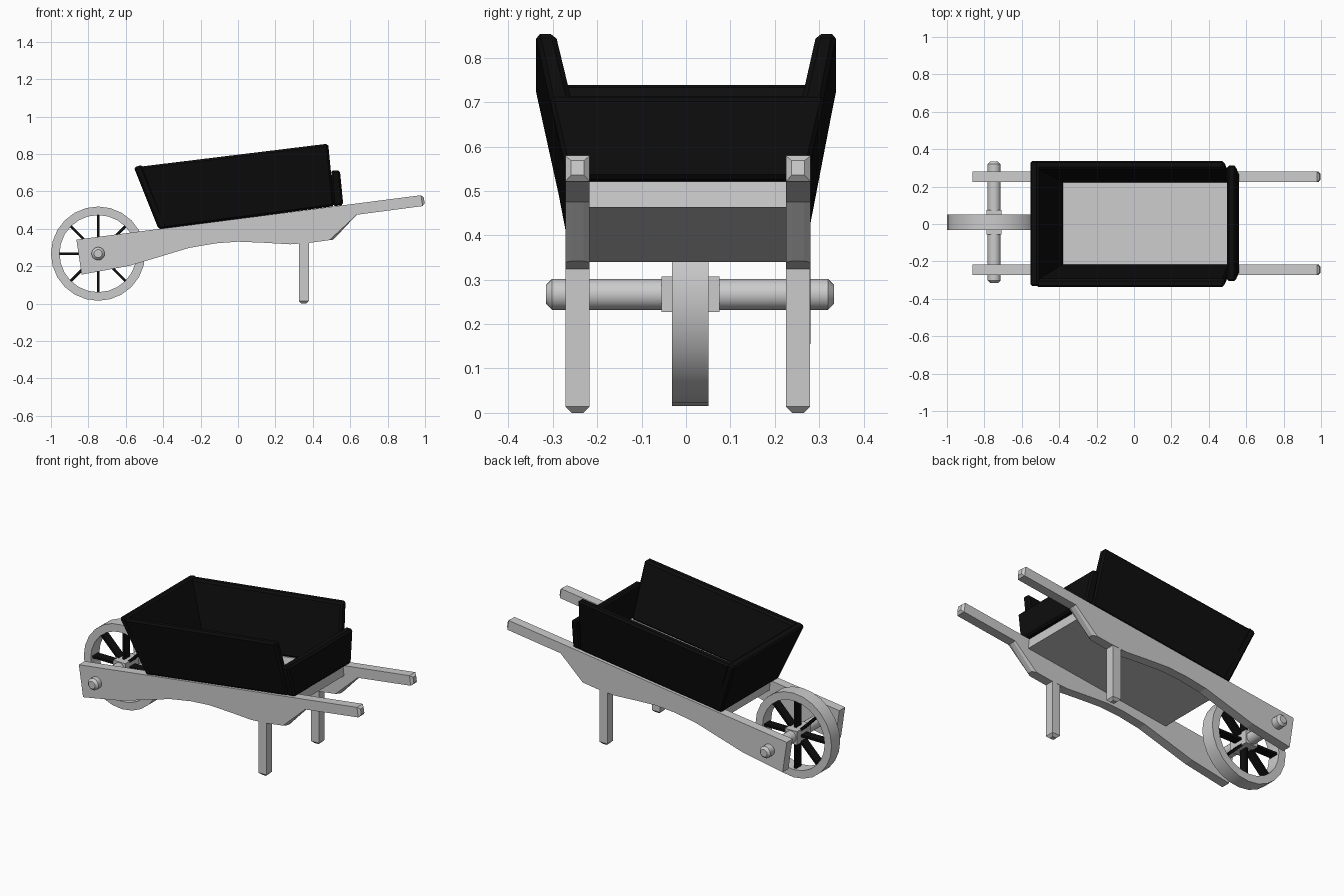
import bpy, bmesh, math
from mathutils import Matrix, Vector

if "Cube" in bpy.data.objects:
    bpy.data.objects.remove(bpy.data.objects["Cube"])

black = bpy.data.materials.new("black_paint")
black.diffuse_color = (0.004, 0.004, 0.004, 1)
black.use_nodes = True
black.node_tree.nodes["Principled BSDF"].inputs["Base Color"].default_value = black.diffuse_color


def finish(bm, name, mat=None, bevel=0, smooth=False):
    bmesh.ops.recalc_face_normals(bm, faces=bm.faces)
    me = bpy.data.meshes.new(name)
    bm.to_mesh(me)
    bm.free()
    ob = bpy.data.objects.new(name, me)
    bpy.context.collection.objects.link(ob)
    if mat:
        me.materials.append(mat)
    if bevel:
        m = ob.modifiers.new("bevel", 'BEVEL')
        m.width = bevel
        m.segments = 1
    if smooth:
        bpy.context.view_layer.objects.active = ob
        ob.select_set(True)
        bpy.ops.object.shade_smooth_by_angle(angle=math.radians(30))
        ob.select_set(False)
    return ob


def loft(name, a, b, **kw):
    """Solid between two matching outlines."""
    bm = bmesh.new()
    va, vb = [bm.verts.new(p) for p in a], [bm.verts.new(p) for p in b]
    bm.faces.new(va)
    bm.faces.new(vb)
    n = len(a)
    for i in range(n):
        bm.faces.new((va[i], va[(i + 1) % n], vb[(i + 1) % n], vb[i]))
    return finish(bm, name, **kw)


def plate(name, profile, y0, y1, **kw):
    """Side profile (x, z) extruded along y."""
    return loft(name, [(x, y0, z) for x, z in profile],
                [(x, y1, z) for x, z in profile], **kw)


def bevel_edges(ob, test, width):
    bm = bmesh.new()
    bm.from_mesh(ob.data)
    edges = [e for e in bm.edges if test(e)]
    bmesh.ops.bevel(bm, geom=edges, offset=width, segments=1, affect='EDGES')
    bm.to_mesh(ob.data)
    bm.free()


def circle(r, n, y):
    return [(WX + r * math.cos(2 * math.pi * i / n), y,
             WZ + r * math.sin(2 * math.pi * i / n)) for i in range(n)]


# Wheel centre
WX, WZ, WY = -0.748, 0.267, 0.010

# Side rails with handles, and legs
rail = [(-0.864, 0.342), (-0.836, 0.155), (-0.58, 0.202), (-0.42, 0.25),
        (-0.26, 0.298), (-0.12, 0.322), (0.0, 0.331), (0.144, 0.325),
        (0.28, 0.317), (0.385, 0.325), (0.51, 0.342), (0.635, 0.475),
        (1.0, 0.523), (0.991, 0.581)]
for side, y in (("left", -0.2445), ("right", 0.2525)):
    y0, y1 = y - 0.0275, y + 0.0275
    ob = plate(side + "_rail", rail, y0, y1)
    bevel_edges(ob, lambda e: all(v.co.x > 0.98 for v in e.verts), 0.013)
    bevel_edges(ob, lambda e: all(0.5 < v.co.x < 0.65 for v in e.verts)
                and abs(e.verts[0].co.x - e.verts[1].co.x) > 0.05, 0.014)
    leg = plate(side + "_leg", [(0.325, 0.0), (0.379, 0.0), (0.379, 0.36), (0.325, 0.36)],
                y0 + 0.0005, y1 - 0.0005)
    bevel_edges(leg, lambda e: all(v.co.z < 0.01 for v in e.verts), 0.014)

# Tray floor
plate("tray_floor", [(-0.40, 0.34), (0.545, 0.463), (0.538, 0.521), (-0.407, 0.398)],
      -0.218, 0.226)

# Flared side boards
for side, s in (("left", -1), ("right", 1)):
    c = 0.003
    loft(side + "_side_board",
         [(-0.40, c + s * 0.216, 0.400), (0.515, c + s * 0.216, 0.521),
          (0.482, s * 0.294, 0.855), (-0.525, s * 0.294, 0.732)],
         [(-0.40, c + s * 0.270, 0.400), (0.515, c + s * 0.270, 0.521),
          (0.482, s * 0.340, 0.855), (-0.525, s * 0.340, 0.732)],
         mat=black, bevel=0.011)


def cross_board(name, outer_bot, outer_top, inner_top, inner_bot, wb, wt):
    sec = [(outer_bot, wb), (outer_top, wt), (inner_top, wt), (inner_bot, wb)]
    loft(name, [(p[0], 0.003 - w, p[1]) for p, w in sec],
         [(p[0], 0.003 + w, p[1]) for p, w in sec], mat=black, bevel=0.01)


# Slanted front board and low tail board
cross_board("front_board", (-0.425, 0.398), (-0.557, 0.728), (-0.512, 0.742),
            (-0.375, 0.404), 0.272, 0.336)
cross_board("tail_board", (0.563, 0.527), (0.545, 0.711), (0.498, 0.713),
            (0.508, 0.520), 0.268, 0.311)

# Wheel rim: square section revolved around the axle
bm = bmesh.new()
rings = [[bm.verts.new(p) for p in circle(r, 24, y)] for r, y in
         ((0.252, WY - 0.041), (0.252, WY + 0.041), (0.206, WY + 0.041), (0.206, WY - 0.041))]
for k in range(4):
    a, b = rings[k], rings[(k + 1) % 4]
    for i in range(24):
        j = (i + 1) % 24
        bm.faces.new((a[i], a[j], b[j], b[i]))
finish(bm, "wheel_rim", smooth=True)

# Eight flat spokes
bm = bmesh.new()
for k in range(8):
    m = (Matrix.Translation((WX, WY, WZ)) @ Matrix.Rotation(k * math.pi / 4, 4, 'Y')
         @ Matrix.Translation((0.122, 0, 0)) @ Matrix.Diagonal((0.176, 0.052, 0.014, 1)))
    bmesh.ops.create_cube(bm, size=1, matrix=m)
finish(bm, "spokes", mat=black)

# Hub block
plate("hub", [(WX - 0.04, WZ - 0.04), (WX + 0.04, WZ - 0.04),
              (WX + 0.04, WZ + 0.04), (WX - 0.04, WZ + 0.04)], WY - 0.065, WY + 0.065)

# Axle with chamfered ends
axle = loft("axle", circle(0.035, 20, -0.315), circle(0.035, 20, 0.333),
            bevel=0.0, smooth=False)
bevel_edges(axle, lambda e: abs(e.verts[0].co.y - e.verts[1].co.y) < 0.01, 0.013)
bpy.context.view_layer.objects.active = axle
axle.select_set(True)
bpy.ops.object.shade_smooth_by_angle(angle=math.radians(30))
